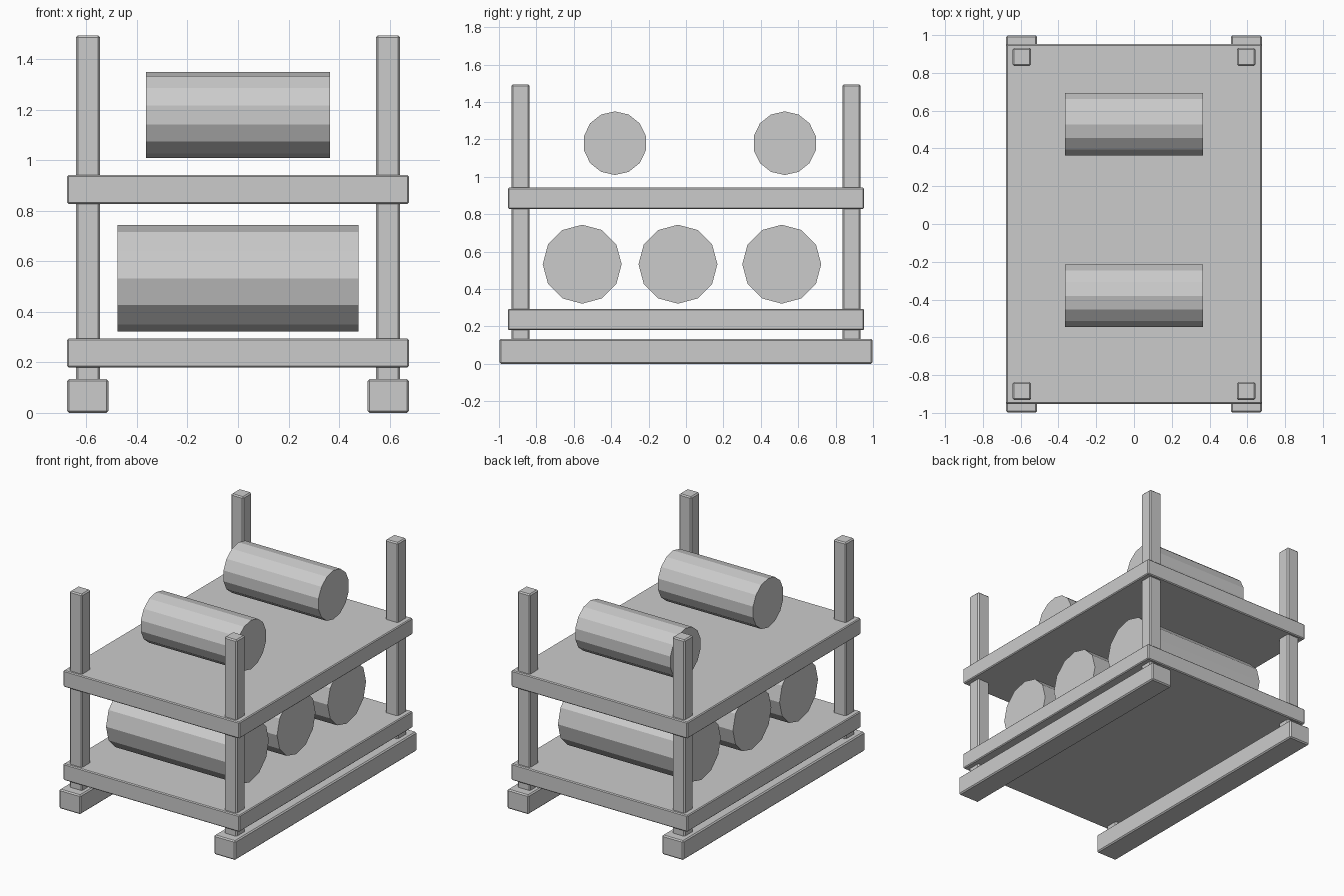
import bpy
import math

default = bpy.data.objects.get("Cube")
if default:
    bpy.data.objects.remove(default, do_unlink=True)

grey = bpy.data.materials.new("plain_grey")
grey.use_nodes = True
colour = (0.6, 0.6, 0.6, 1)
grey.diffuse_color = colour
grey.node_tree.nodes["Principled BSDF"].inputs["Base Color"].default_value = colour


def beam(name, centre, size, bevel=0.008):
    """Box with slightly chamfered edges."""
    bpy.ops.mesh.primitive_cube_add(size=1, location=centre)
    obj = bpy.context.object
    obj.name = name
    obj.scale = size
    bpy.ops.object.transform_apply(location=False, rotation=False, scale=True)
    obj.data.materials.append(grey)
    mod = obj.modifiers.new("chamfer", 'BEVEL')
    mod.width = bevel
    mod.segments = 1


def barrel(name, y, z, radius, length, sides):
    """Flat-sided cylinder lying across the rack, with one edge on top."""
    bpy.ops.mesh.primitive_cylinder_add(
        vertices=sides, radius=radius, depth=length,
        location=(0, y, z), rotation=(math.pi / 2, 0, math.pi / 2))
    obj = bpy.context.object
    obj.name = name
    obj.data.materials.append(grey)


# Skids and corner posts
for side, sx in (("left", 1), ("right", -1)):
    beam(f"{side}_skid", (sx * 0.595, 0, 0.067), (0.164, 1.995, 0.134))
    for end, sy in (("front", -1), ("back", 1)):
        beam(f"{end}_{side}_post", (sx * 0.594, sy * 0.885, 0.78),
             (0.096, 0.096, 1.43))

# Shelves
for name, z in (("lower_shelf", 0.237), ("upper_shelf", 0.885)):
    beam(name, (0, 0, z), (1.354, 1.904, 0.114), 0.006)

# Large barrels below, small barrels above
for i, y in enumerate((-0.555, -0.043, 0.512)):
    barrel(f"large_barrel_{i + 1}", y, 0.533, 0.211, 0.956, 12)
for i, y in enumerate((-0.38, 0.528)):
    barrel(f"small_barrel_{i + 1}", y, 1.18, 0.17, 0.73, 14)
